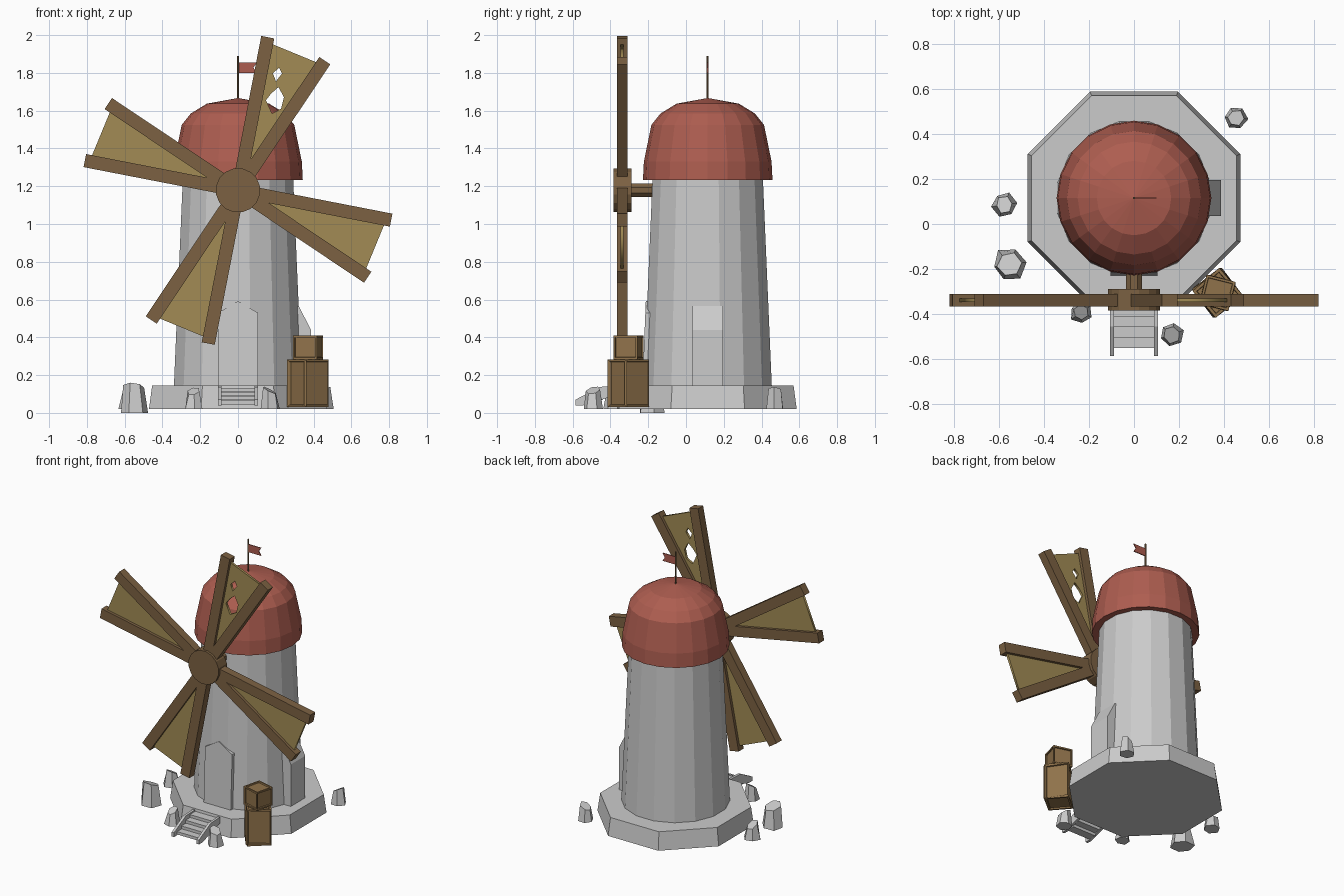
import bpy, bmesh, math, random
from math import sin, cos, radians, pi
from mathutils import Matrix, Vector

if "Cube" in bpy.data.objects:
    bpy.data.objects.remove(bpy.data.objects["Cube"])

random.seed(4)
CY = 0.115                       # tower axis
HUB_Z, SAIL_Y = 1.178, -0.338    # sail wheel centre


def material(name, rgb):
    m = bpy.data.materials.new(name)
    m.diffuse_color = (*rgb, 1)
    m.use_nodes = True
    m.node_tree.nodes["Principled BSDF"].inputs["Base Color"].default_value = m.diffuse_color
    return m


RED = material("roof_red", (0.42, 0.11, 0.08))
WOOD = material("wood", (0.20, 0.12, 0.055))
CLOTH = material("sail_cloth", (0.36, 0.26, 0.09))
CRATE = material("crate_wood", (0.28, 0.17, 0.07))


def finish(name, bm, mat=None):
    bmesh.ops.recalc_face_normals(bm, faces=bm.faces)
    me = bpy.data.meshes.new(name)
    bm.to_mesh(me)
    bm.free()
    ob = bpy.data.objects.new(name, me)
    bpy.context.collection.objects.link(ob)
    if mat:
        me.materials.append(mat)
    return ob


def prism(name, pts, lo, hi, axis, mat=None):
    """Extrude a 2D outline along x (points are y,z) or y (points are x,z)."""
    bm = bmesh.new()
    put = (lambda p, t: (t, *p)) if axis == "x" else (lambda p, t: (p[0], t, p[1]))
    a = [bm.verts.new(put(p, lo)) for p in pts]
    b = [bm.verts.new(put(p, hi)) for p in pts]
    bm.faces.new(a)
    bm.faces.new(b)
    for i in range(len(pts)):
        j = (i + 1) % len(pts)
        bm.faces.new((a[i], a[j], b[j], b[i]))
    return finish(name, bm, mat)


def lathe(name, profile, n, turn=0.0, mat=None):
    """Faceted solid of revolution about the tower axis, profile is (r, z)."""
    bm = bmesh.new()
    rings = []
    for r, z in profile:
        k = 1 if r == 0 else n
        rings.append([bm.verts.new((r * cos(turn + 2 * pi * i / n),
                                    CY + r * sin(turn + 2 * pi * i / n), z)) for i in range(k)])
    for a, b in zip(rings, rings[1:]):
        for i in range(n):
            j = (i + 1) % n
            q = [a[i], a[j], b[j], b[i]] if len(b) > 1 else [a[i], a[j], b[0]]
            bm.faces.new(q)
    bm.faces.new(rings[0])
    if len(rings[-1]) > 1:
        bm.faces.new(rings[-1])
    return finish(name, bm, mat)


def drum(name, r, y0, y1, n, mat):
    pts = [(r * cos(2 * pi * (i + .5) / n), HUB_Z + r * sin(2 * pi * (i + .5) / n)) for i in range(n)]
    return prism(name, pts, y0, y1, "y", mat)


# stone base, tower and domed roof
lathe("stone_base", [(0.51, 0.02), (0.492, 0.145)], 8, pi / 8)
lathe("tower", [(0.346, 0.14), (0.297, 1.26)], 16, pi / 16)
lathe("roof", [(0.30, 1.235), (0.343, 1.232), (0.338, 1.33), (0.298, 1.525),
               (0.25, 1.585), (0.165, 1.637), (0, 1.667)], 20, 0, RED)

# flag
lathe("flag_pole", [(0.006, 1.65), (0.006, 1.89)], 6, 0, WOOD)
prism("flag", [(0, 1.80), (0.1, 1.80), (0.082, 1.828), (0.1, 1.855), (0, 1.855)],
      CY - .003, CY + .003, "y", RED)

# doorway slab, leaning with the wall
door = prism("door", [(-.105, .14), (.105, .14), (.105, .53), (0, .592), (-.105, .53)],
             -0.231, -0.15, "y")
for v in door.data.vertices:
    v.co.y += 0.04 * (v.co.z - 0.14)

# buttress on the right side
prism("buttress", [(0.25, .14), (.386, .14), (.386, .44), (.322, .565), (0.25, .565)],
      CY - .08, CY + .08, "y")

# front steps with sloping side rails
for s in (-1, 1):
    lo, hi = sorted((s * .088, s * .106))
    prism("step_rail", [(-.585, .04), (-.545, .04), (-.35, .10), (-.35, .142),
                        (-.455, .138), (-.585, .07)], lo, hi, "x")
for i in range(4):
    y, z = -.55 + .047 * i, .045 + .022 * i
    prism("step", [(y, z), (y + .06, z), (y + .06, z + .02), (y, z + .02)], -.09, .09, "x")

# hub and axle
drum("hub", 0.118, -0.383, -0.289, 16, WOOD)
drum("axle", 0.039, -0.30, -0.12, 8, WOOD)


def polar(r, ang, side=0.0):
    """Point r out from the hub, angle clockwise from up, shifted sideways."""
    return (r * sin(ang) + side * cos(ang), HUB_Z + r * cos(ang) - side * sin(ang))


def sail(loops):
    """Thin cloth panel; loops after the first are holes."""
    cu = bpy.data.curves.new("sail", "CURVE")
    cu.dimensions, cu.fill_mode, cu.extrude = "2D", "BOTH", 0.008
    for pts in loops:
        sp = cu.splines.new("POLY")
        sp.points.add(len(pts) - 1)
        for p, c in zip(sp.points, pts):
            p.co = (*c, 0, 1)
        sp.use_cyclic_u = True
    tmp = bpy.data.objects.new("sail_curve", cu)
    bpy.context.collection.objects.link(tmp)
    dg = bpy.context.evaluated_depsgraph_get()
    me = bpy.data.meshes.new_from_object(tmp.evaluated_get(dg))
    bpy.data.objects.remove(tmp)
    me.transform(Matrix.Translation((0, SAIL_Y, 0)) @ Matrix.Rotation(pi / 2, 4, "X"))
    me.materials.clear()
    me.materials.append(CLOTH)
    bpy.context.collection.objects.link(bpy.data.objects.new("sail", me))


# four blades: two spreading beams and a cloth panel, the first one torn
HOLES = [[(.185, 1.797), (.217, 1.828), (.233, 1.797), (.201, 1.755)],
         [(.148, 1.655), (.175, 1.69), (.215, 1.725), (.243, 1.67), (.228, 1.61), (.18, 1.585)]]
for k in range(4):
    mid = radians(22.4 + 90 * k)
    for s in (-1, 1):
        a = mid + s * radians(11.4)
        prism("blade_beam", [polar(.03, a, -.035), polar(.826, a, -.035),
                             polar(.826, a, .035), polar(.03, a, .035)],
              SAIL_Y - .028, SAIL_Y + .028, "y", WOOD)
    panel = [polar(.1, mid, -.02), polar(.785, mid, -.155), polar(.785, mid, .155), polar(.1, mid, .02)]
    sail([panel] + (HOLES if k == 0 else []))


# stacked crates with sunken panels
def crate(name, half, z0, z1, turn):
    bm = bmesh.new()
    bmesh.ops.create_cube(bm, size=1)
    bm.transform(Matrix.Translation((.37, -.305, (z0 + z1) / 2)) @ Matrix.Rotation(radians(turn), 4, "Z")
                 @ Matrix.Diagonal((2 * half, 2 * half, z1 - z0, 1)))
    bmesh.ops.inset_individual(bm, faces=bm.faces[:], thickness=half * .22)
    bm.normal_update()
    inner = [f for f in bm.faces if all(len(v.link_faces) == 3 for v in f.verts)
             and f.calc_area() > 0][-6:]
    inner = sorted(bm.faces, key=lambda f: -min(e.calc_length() for e in f.edges))[:6]
    bmesh.ops.inset_individual(bm, faces=inner, thickness=half * .04, depth=-half * .12)
    finish(name, bm, CRATE)


crate("large_crate", .078, .03, .283, -49)
crate("small_crate", .066, .283, .41, -14)

# scattered rocks: x, y, radius, bottom, top
for x, y, r, z0, z1 in [(.45, .47, .055, .02, .138), (-.575, .085, .056, .02, .135),
                        (-.552, -.18, .078, .0, .16), (-.235, -.392, .052, .02, .135),
                        (.167, -.49, .056, .02, .14)]:
    bm = bmesh.new()
    bmesh.ops.create_cone(bm, cap_ends=True, segments=6, radius1=r, radius2=r * .68, depth=z1 - z0)
    tilt = random.uniform(0, 2 * pi)
    for v in bm.verts:
        k = random.uniform(.85, 1.08)
        v.co.x *= k
        v.co.y *= k
        if v.co.z > 0:
            v.co.z -= .02 * (1 + cos(math.atan2(v.co.y, v.co.x) - tilt))
    bm.transform(Matrix.Translation((x, y, (z0 + z1) / 2)) @ Matrix.Rotation(tilt, 4, "Z"))
    finish("rock", bm)
